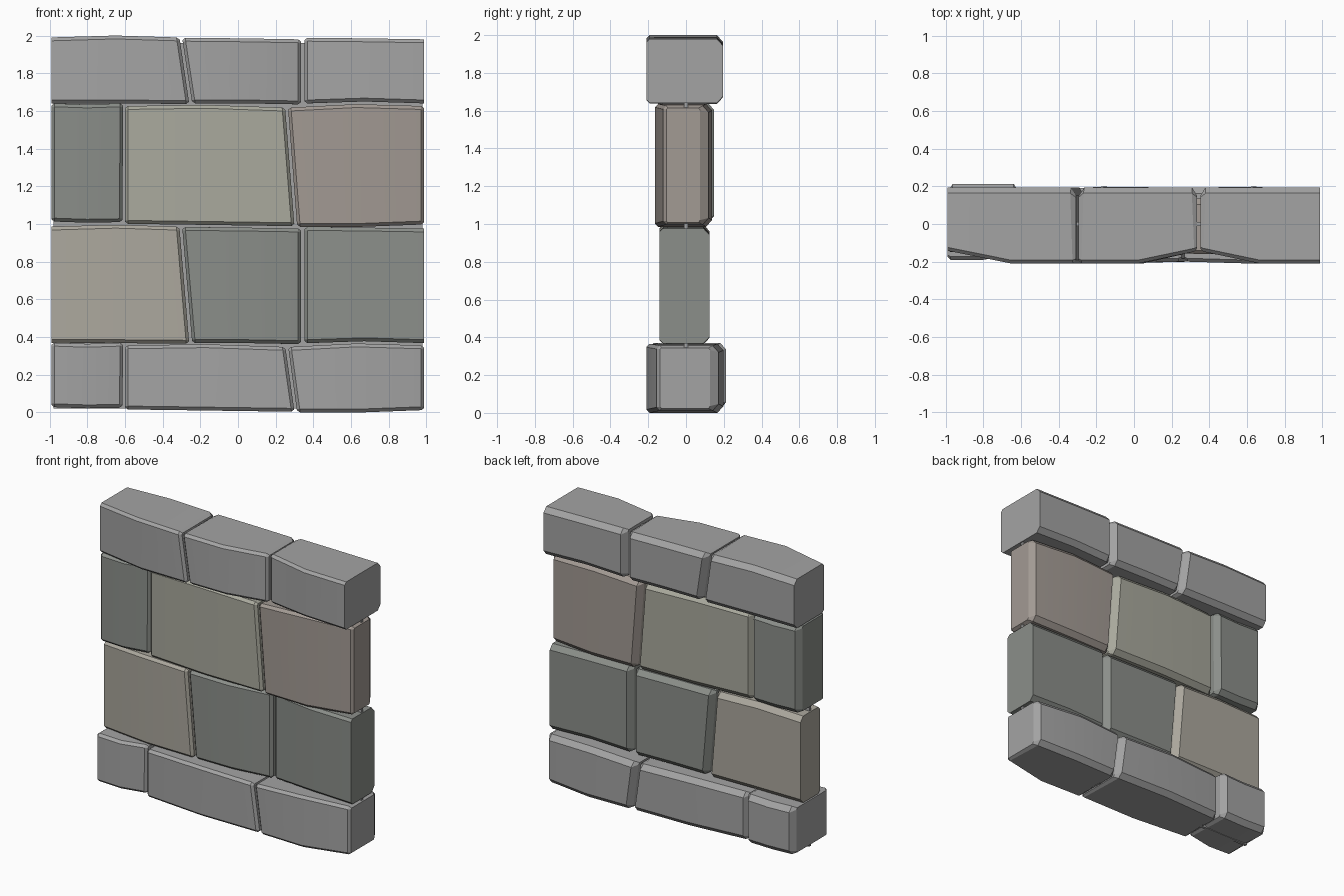
import bpy, bmesh, math

if "Cube" in bpy.data.objects:
    bpy.data.objects.remove(bpy.data.objects["Cube"])

BF = 0.018   # front chamfer
BB = 0.045   # back chamfer


def material(name, rgb):
    m = bpy.data.materials.new(name)
    m.diffuse_color = (*rgb, 1)
    m.use_nodes = True
    m.node_tree.nodes["Principled BSDF"].inputs["Base Color"].default_value = m.diffuse_color
    return m


grey = material("grey_stone", (0.37, 0.37, 0.37))
beige = material("beige_stone", (0.40, 0.40, 0.34))
sand = material("sand_stone", (0.41, 0.39, 0.34))
green = material("green_grey_stone", (0.26, 0.275, 0.255))
brown = material("brown_stone", (0.365, 0.325, 0.295))


def stone(name, left, right, z0, z1, front, back, mat, caps=(True, True)):
    """left/right: x at (bottom, top); z0/z1/front/back: values at left, middle, right."""
    bm = bmesh.new()

    def ring(t, i, inset=0, shrink=False):
        # chamfered y-z section; inset = direction of the joint chamfer
        yf, yb, za, zb = front[i], back[i], z0[i], z1[i]
        f, b = BF, BB
        if shrink:
            yf, yb, za, zb = yf + BF, yb - BB, za + 0.012, zb - 0.012
            f, b = 0.007, 0.012
        zk = min(b, 0.035)
        pts = [(yf + f, za), (yb - b * 0.7, za), (yb, za + zk), (yb, zb - zk),
               (yb - b * 0.7, zb), (yf + f, zb), (yf, zb - f), (yf, za + f)]
        out = []
        for n, (y, z) in enumerate(pts):
            k = (z - z0[1]) / (z1[1] - z0[1])
            xl = left[0] + (left[1] - left[0]) * k
            xr = right[0] + (right[1] - right[0]) * k
            dx = inset * (0.028 if 1 <= n <= 4 else 0.016)
            out.append(bm.verts.new((xl + (xr - xl) * t + dx, y, z)))
        return out

    rings = [ring(0, 0, 0, True)] if caps[0] else []
    rings += [ring(0, 0, 1 if caps[0] else 0), ring(0.5, 1),
              ring(1, 2, -1 if caps[1] else 0)]
    if caps[1]:
        rings.append(ring(1, 2, 0, True))
    for a, b in zip(rings, rings[1:]):
        for i in range(8):
            j = (i + 1) % 8
            bm.faces.new((a[i], a[j], b[j], b[i]))
    bm.faces.new(rings[0])
    bm.faces.new(rings[-1][::-1])
    bmesh.ops.recalc_face_normals(bm, faces=bm.faces)
    me = bpy.data.meshes.new(name)
    bm.to_mesh(me)
    bm.free()
    ob = bpy.data.objects.new(name, me)
    bpy.context.collection.objects.link(ob)
    me.materials.append(mat)
    bpy.ops.object.select_all(action='DESELECT')
    ob.select_set(True)
    bpy.context.view_layer.objects.active = ob
    bpy.ops.object.shade_smooth_by_angle(angle=math.radians(20))


def course_a(name, z, h, d, yb, mats):
    """Course with the wide stone on the left and flat outer ends."""
    s = d / 0.2
    stone(name + "_left", (-0.99, -0.99), (-0.259, -0.312),
          (z, z, z - 0.003), (z + h - 0.01, z + h, z + h - 0.01),
          (-0.135 * s, -d, -d), (yb, yb, yb), mats[0], (False, True))
    stone(name + "_middle", (-0.243, -0.296), (0.335, 0.335),
          (z, z, z - 0.005), (z + h - 0.012, z + h - 0.015, z + h - 0.02),
          (-d, -d, -0.14 * s), (yb, yb, yb), mats[1])
    stone(name + "_right", (0.352, 0.352), (0.988, 0.988),
          (z, z + 0.01, z), (z + h - 0.012, z + h - 0.015, z + h - 0.02),
          (-0.14 * s, -d, -d), (yb, yb, yb), mats[2], (True, False))


def course_b(name, z, h, d, yb, mats):
    """Course with the narrow stone on the left and chamfered outer ends."""
    s = d / 0.21
    t = yb / 0.21
    stone(name + "_left", (-0.99, -0.99), (-0.613, -0.61),
          (z + 0.028, z + 0.022, z + 0.025), (z + h, z + h - 0.006, z + h),
          (-0.19 * s, -0.19 * s, -0.16 * s), (yb, yb, yb), mats[0])
    stone(name + "_middle", (-0.6, -0.6), (0.299, 0.249),
          (z + 0.016, z + 0.01, z + 0.004), (z + h - 0.014, z + h - 0.008, z + h - 0.022),
          (-0.18 * s, -d, -0.2 * s), (0.17 * t, 0.195 * t, 0.19 * t), mats[1])
    stone(name + "_right", (0.314, 0.264), (0.988, 0.988),
          (z, z, z + 0.012), (z + h - 0.022, z + h - 0.004, z + h - 0.014),
          (-0.2 * s, -d, -0.155 * s), (0.19 * t, 0.195 * t, 0.17 * t), mats[2])


# four courses of stones
course_b("base_stone", 0.0, 0.37, 0.21, 0.213, (grey, grey, grey))
course_a("lower_stone", 0.368, 0.628, 0.14, 0.125, (sand, green, green))
course_b("upper_stone", 0.985, 0.655, 0.165, 0.148, (green, beige, brown))
course_a("cap_stone", 1.64, 0.36, 0.21, 0.195, (grey, grey, grey))

# thin core sheet seen in the joints
bpy.ops.mesh.primitive_cube_add(size=1, location=(0, 0, 0.99))
core = bpy.context.object
core.name = "mortar_core"
core.scale = (1.96, 0.02, 1.94)
core.data.materials.append(grey)
